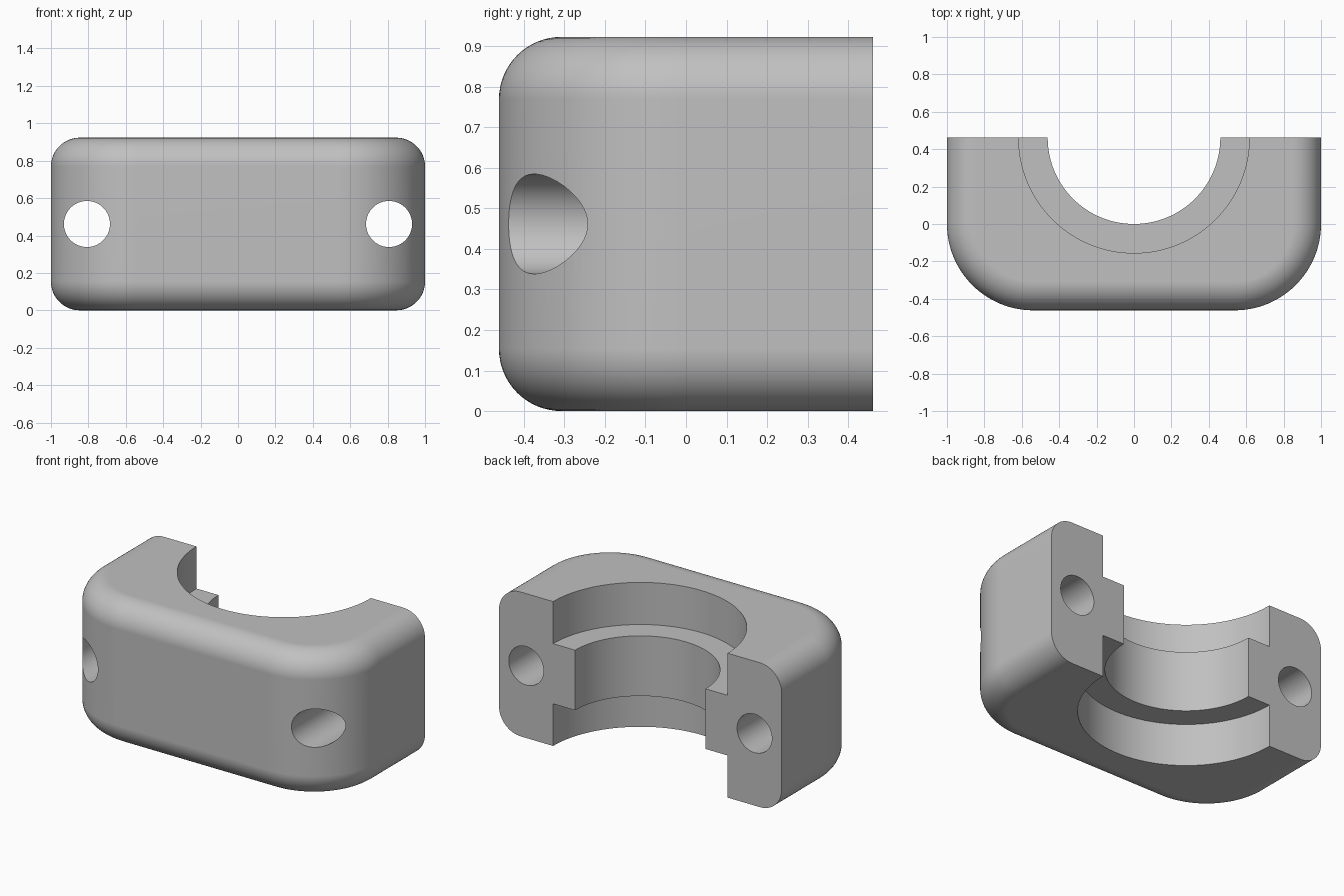
import bpy
import bmesh
from math import pi, sin, cos
from mathutils import Matrix

old = bpy.data.objects.get("Cube")
if old:
    bpy.data.objects.remove(old, do_unlink=True)

U = 2 / 13                    # the block is 13 x 6 x 6 of these units
HALF_W, HALF_D, HEIGHT = 6.5 * U, 3 * U, 6 * U
CORNER, FILLET = 3 * U, U
STEPS = 16

grey = bpy.data.materials.new("plain grey")
grey.use_nodes = True
grey.diffuse_color = (0.53, 0.53, 0.53, 1)
grey.node_tree.nodes["Principled BSDF"].inputs["Base Color"].default_value = grey.diffuse_color


def make_object(name, bm):
    bmesh.ops.recalc_face_normals(bm, faces=bm.faces)
    mesh = bpy.data.meshes.new(name)
    bm.to_mesh(mesh)
    bm.free()
    mesh.materials.append(grey)
    obj = bpy.data.objects.new(name, mesh)
    bpy.context.collection.objects.link(obj)
    return obj


def outline(inset):
    """Plan of the block: flat back, two rounded front corners."""
    r = CORNER - inset
    cx, cy = HALF_W - CORNER, CORNER - HALF_D
    right = [(HALF_W - inset, HALF_D)]
    for i in range(2 * STEPS + 1):
        a = -pi / 2 * i / (2 * STEPS)
        right.append((cx + r * cos(a), cy + r * sin(a)))
    return right + [(-x, y) for x, y in reversed(right)]


def cylinder(name, radius, depth, matrix):
    bm = bmesh.new()
    bmesh.ops.create_cone(bm, cap_ends=True, segments=128, radius1=radius,
                          radius2=radius, depth=depth, matrix=matrix)
    obj = make_object(name, bm)
    obj.hide_render = True
    return obj


# Block: the plan lofted through a rounded edge at bottom and top
levels = []
for i in range(STEPS + 1):
    a = pi / 2 * i / STEPS
    levels.append((FILLET * (1 - sin(a)), FILLET * (1 - cos(a))))
levels += [(inset, HEIGHT - z) for inset, z in reversed(levels)]

bm = bmesh.new()
rings = [[bm.verts.new((x, y, z)) for x, y in outline(inset)] for inset, z in levels]
for low, high in zip(rings, rings[1:]):
    n = len(low)
    for i in range(n - 1):
        bm.faces.new((low[i], low[i + 1], high[i + 1], high[i]))
bm.faces.new(rings[0])
bm.faces.new(rings[-1])
bm.faces.new([r[0] for r in rings] + [r[-1] for r in reversed(rings)])
block = make_object("clamp_block", bm)

# Cutters: through bore, a wider recess above and below, two bolt holes
ridge_low, ridge_high = 1.75 * U, 4.25 * U
cutters = [cylinder("bore_cutter", 3 * U, 3, Matrix.Translation((0, HALF_D, HEIGHT / 2)))]
for name, z in (("lower_recess_cutter", ridge_low - 0.5), ("upper_recess_cutter", ridge_high + 0.5)):
    cutters.append(cylinder(name, 4.01 * U, 1, Matrix.Translation((0, HALF_D, z))))
for name, side in (("left_hole_cutter", 1), ("right_hole_cutter", -1)):
    place = Matrix.Translation((side * 5.25 * U, 0, HEIGHT / 2)) @ Matrix.Rotation(pi / 2, 4, "X")
    cutters.append(cylinder(name, 0.8 * U, 3, place))

bpy.ops.object.select_all(action="DESELECT")
bpy.context.view_layer.objects.active = block
block.select_set(True)
for cutter in cutters:
    cut = block.modifiers.new(cutter.name, "BOOLEAN")
    cut.operation = "DIFFERENCE"
    cut.solver = "EXACT"
    cut.object = cutter
    bpy.ops.object.modifier_apply(modifier=cut.name)
for cutter in cutters:
    bpy.data.objects.remove(cutter, do_unlink=True)

# Smooth rounded surfaces, crisp cut edges
bpy.ops.object.shade_smooth_by_angle(angle=pi / 7)
weighted = block.modifiers.new("flat_face_normals", "WEIGHTED_NORMAL")
weighted.keep_sharp = True
